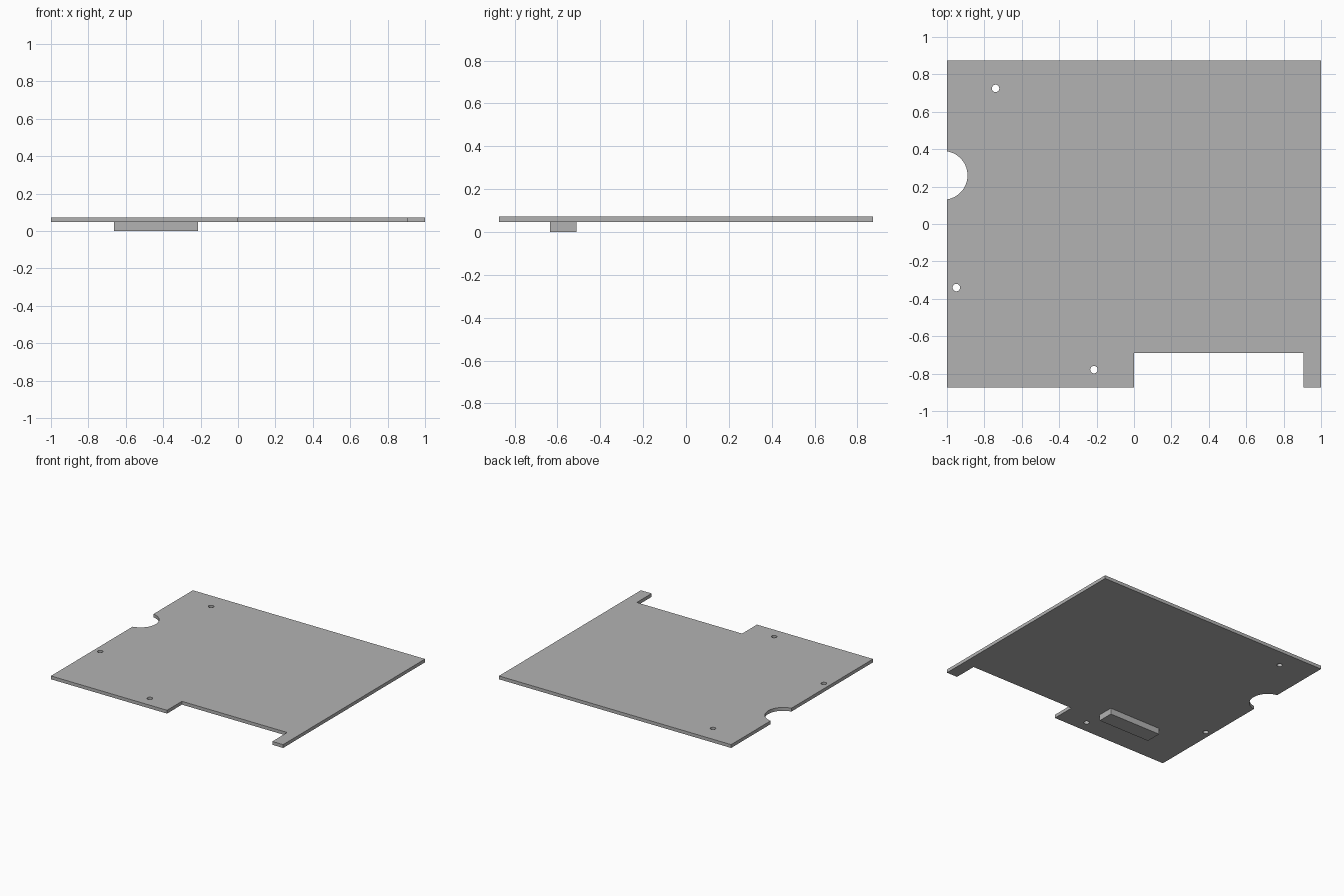
import bpy, bmesh, math

if "Cube" in bpy.data.objects:
    bpy.data.objects.remove(bpy.data.objects["Cube"], do_unlink=True)

grey = bpy.data.materials.new("plain grey")
grey.use_nodes = True
colour = (0.45, 0.45, 0.45, 1)
grey.diffuse_color = colour
grey.node_tree.nodes["Principled BSDF"].inputs["Base Color"].default_value = colour

BOTTOM, TOP = 0.047, 0.073


def prism(name, outline, z0, z1):
    """Extrude a flat outline from z0 up to z1."""
    bm = bmesh.new()
    face = bm.faces.new([bm.verts.new((x, y, z0)) for x, y in outline])
    result = bmesh.ops.extrude_face_region(bm, geom=[face])
    verts = [v for v in result["geom"] if isinstance(v, bmesh.types.BMVert)]
    bmesh.ops.translate(bm, verts=verts, vec=(0, 0, z1 - z0))
    bmesh.ops.recalc_face_normals(bm, faces=bm.faces)
    mesh = bpy.data.meshes.new(name)
    bm.to_mesh(mesh)
    bm.free()
    mesh.materials.append(grey)
    obj = bpy.data.objects.new(name, mesh)
    bpy.context.collection.objects.link(obj)
    return obj


def arc(cx, cy, r, start, end, steps):
    angles = [start + (end - start) * i / steps for i in range(steps + 1)]
    return [(cx + r * math.cos(a), cy + r * math.sin(a)) for a in angles]


# Board with a rectangular front notch and a round bite in the right edge
half_bite = math.acos(0.02 / 0.13)
outline = [(-1, -0.873), (0, -0.873), (0, -0.69), (0.907, -0.69),
           (0.907, -0.873), (1, -0.873), (1, 0.873), (-1, 0.873)]
outline += arc(-1.02, 0.26, 0.13, half_bite, -half_bite, 32)
board = prism("board", outline, BOTTOM, TOP)

# Mounting holes
for i, (x, y) in enumerate([(-0.74, 0.725), (-0.95, -0.34), (-0.214, -0.779)]):
    circle = arc(x, y, 0.02, 0, math.tau, 24)[:-1]
    cutter = prism(f"hole_cutter_{i + 1}", circle, BOTTOM - 0.02, TOP + 0.02)
    cutter.hide_render = True
    cutter.hide_set(True)
    cut = board.modifiers.new(f"mounting_hole_{i + 1}", "BOOLEAN")
    cut.operation = "DIFFERENCE"
    cut.solver = "EXACT"
    cut.object = cutter

# Connector block under the board
prism("connector_block",
      [(-0.662, -0.635), (-0.215, -0.635), (-0.215, -0.512), (-0.662, -0.512)],
      0, BOTTOM)

# Smooth the round walls, keep the corners sharp
bpy.ops.object.select_all(action="DESELECT")
board.select_set(True)
bpy.context.view_layer.objects.active = board
bpy.ops.object.shade_smooth_by_angle(angle=math.radians(30))
